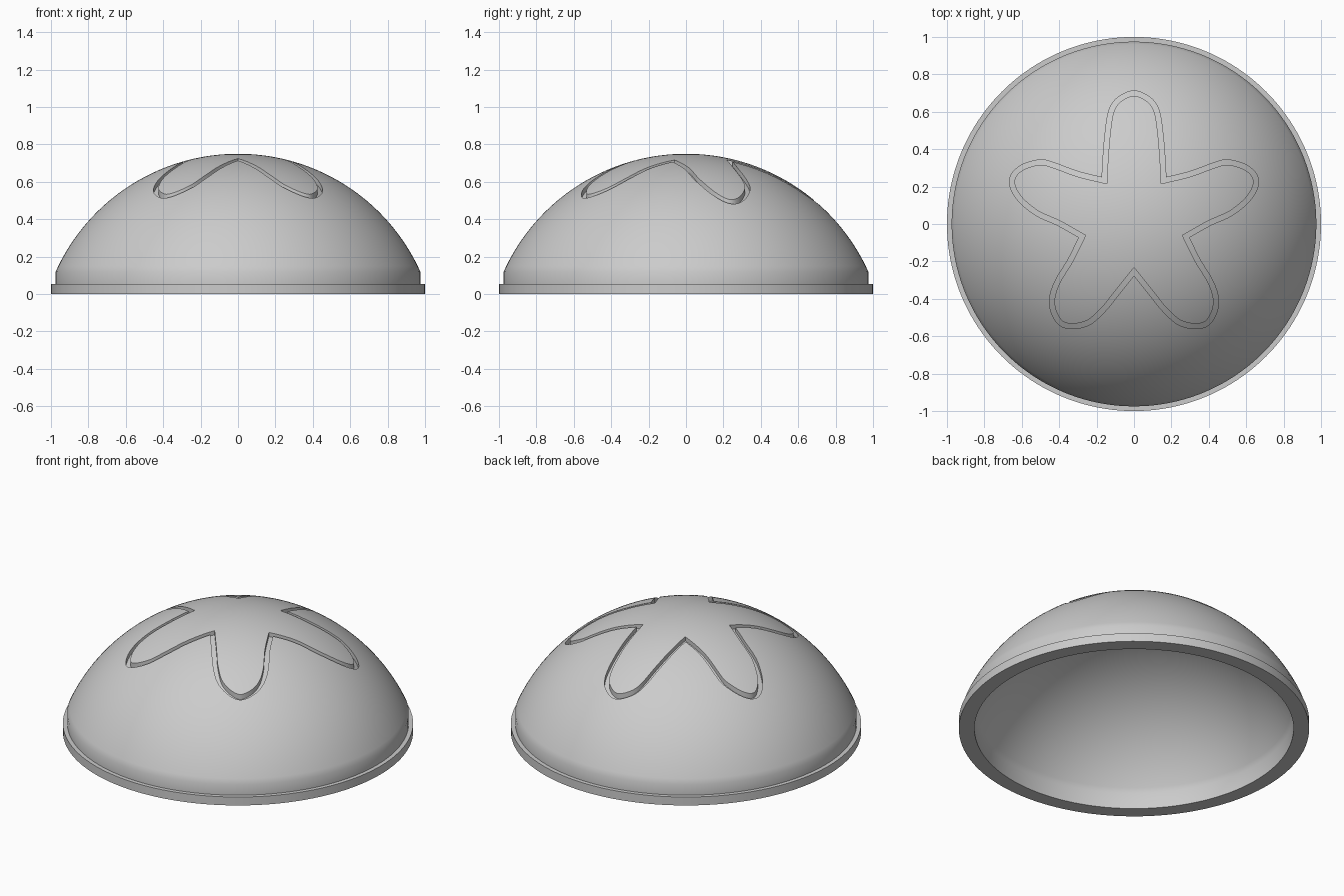
import bpy, bmesh, math
from mathutils import Vector

if "Cube" in bpy.data.objects:
    bpy.data.objects.remove(bpy.data.objects["Cube"])

TOP, RADIUS, WALL = 0.75, 1.069, 0.066
CENTRE_Z = TOP - RADIUS
GROOVE_WIDTH, GROOVE_DEPTH = 0.027, 0.025

grey = bpy.data.materials.new("plain_grey")
grey.use_nodes = True
grey.diffuse_color = (0.6, 0.6, 0.6, 1)
grey.node_tree.nodes["Principled BSDF"].inputs["Base Color"].default_value = (0.6, 0.6, 0.6, 1)


def make_object(name, bm):
    bmesh.ops.recalc_face_normals(bm, faces=bm.faces)
    mesh = bpy.data.meshes.new(name)
    bm.to_mesh(mesh)
    bm.free()
    mesh.materials.append(grey)
    obj = bpy.data.objects.new(name, mesh)
    bpy.context.collection.objects.link(obj)
    return obj


def arc(radius, rim, steps=36):
    """Sphere profile from the apex down to the given rim radius."""
    end = math.asin(rim / radius)
    return [(radius * math.sin(end * i / steps), CENTRE_Z + radius * math.cos(end * i / steps))
            for i in range(steps + 1)]


# Dome shell: outer cap, rim flange and hollow inside, turned about z
profile = arc(RADIUS, 0.975) + [(0.975, 0.053), (1, 0.053), (1, 0), (0.911, 0)]
profile += arc(RADIUS - WALL, 0.911)[::-1]
bm = bmesh.new()
verts = [bm.verts.new((r, 0, z)) for r, z in profile]
edges = [bm.edges.new(pair) for pair in zip(verts, verts[1:])]
bmesh.ops.spin(bm, geom=verts + edges, cent=(0, 0, 0), axis=(0, 0, 1),
               angle=math.tau, steps=160, use_merge=False)
bmesh.ops.remove_doubles(bm, verts=bm.verts, dist=0.0005)
dome = make_object("dome_shell", bm)

# Half of the five-petal outline: each stretch runs from notch to notch
back_petal = [(0, 0.712), (0.086, 0.677), (0.134, 0.608), (0.155, 0.479), (0.166, 0.345), (0.171, 0.249)]
side_petal = [(0.171, 0.249), (0.3, 0.281), (0.434, 0.33), (0.503, 0.343), (0.594, 0.319), (0.653, 0.27),
              (0.664, 0.206), (0.621, 0.126), (0.525, 0.046), (0.407, -0.008), (0.294, -0.072)]
front_petal = [(0.294, -0.072), (0.353, -0.19), (0.418, -0.297), (0.45, -0.388), (0.444, -0.468), (0.4, -0.54),
               (0.327, -0.56), (0.236, -0.538), (0.155, -0.468), (0.086, -0.383), (0, -0.276)]


def smooth(points, steps=5):
    """Catmull-Rom curve through the points, without the last one."""
    p = [Vector(q) for q in points]
    p = [2 * p[0] - p[1]] + p + [2 * p[-1] - p[-2]]
    out = []
    for a, b, c, d in zip(p, p[1:], p[2:], p[3:]):
        for i in range(steps):
            t = i / steps
            out.append(0.5 * (2 * b + (c - a) * t + (2 * a - 5 * b + 4 * c - d) * t * t
                              + (3 * b - a - 3 * c + d) * t ** 3))
    return out


mirrored = [(-x, y) for x, y in back_petal[:0:-1]]
top_curve = smooth(mirrored + back_petal)
right_curve = smooth(side_petal) + smooth(front_petal)
left_curve = smooth([(-x, y) for x, y in front_petal[::-1]]) + smooth([(-x, y) for x, y in side_petal[::-1]])
outer = top_curve + right_curve + left_curve

# Mitred inward offset gives the inner edge of the groove
inner = []
for i, p in enumerate(outer):
    d1 = (p - outer[i - 1]).normalized()
    d2 = (outer[(i + 1) % len(outer)] - p).normalized()
    n1, n2 = Vector((d1.y, -d1.x)), Vector((d2.y, -d2.x))
    inner.append(p + (n1 + n2) * GROOVE_WIDTH / (1 + n1.dot(n2)))

# Groove cutter: a band whose floor follows the dome
bm = bmesh.new()


def floor_z(p):
    return CENTRE_Z + math.sqrt((RADIUS - GROOVE_DEPTH) ** 2 - p.length_squared)


rings = [[bm.verts.new((p.x, p.y, floor_z(p))) for p in outer],
         [bm.verts.new((p.x, p.y, 1)) for p in outer],
         [bm.verts.new((p.x, p.y, 1)) for p in inner],
         [bm.verts.new((p.x, p.y, floor_z(p))) for p in inner]]
for k in range(4):
    a, b = rings[k], rings[(k + 1) % 4]
    for i in range(len(a)):
        j = (i + 1) % len(a)
        bm.faces.new((a[i], a[j], b[j], b[i]))
cutter = make_object("groove_cutter", bm)
cutter.hide_render = True

# Cut the groove, then shade smooth with crisp edges
cut = dome.modifiers.new("petal_groove", "BOOLEAN")
cut.operation, cut.solver, cut.object = "DIFFERENCE", "EXACT", cutter
bpy.ops.object.select_all(action="DESELECT")
dome.select_set(True)
bpy.context.view_layer.objects.active = dome
bpy.ops.object.modifier_apply(modifier=cut.name)
bpy.data.objects.remove(cutter)
bpy.ops.object.shade_smooth_by_angle(angle=math.radians(30))
